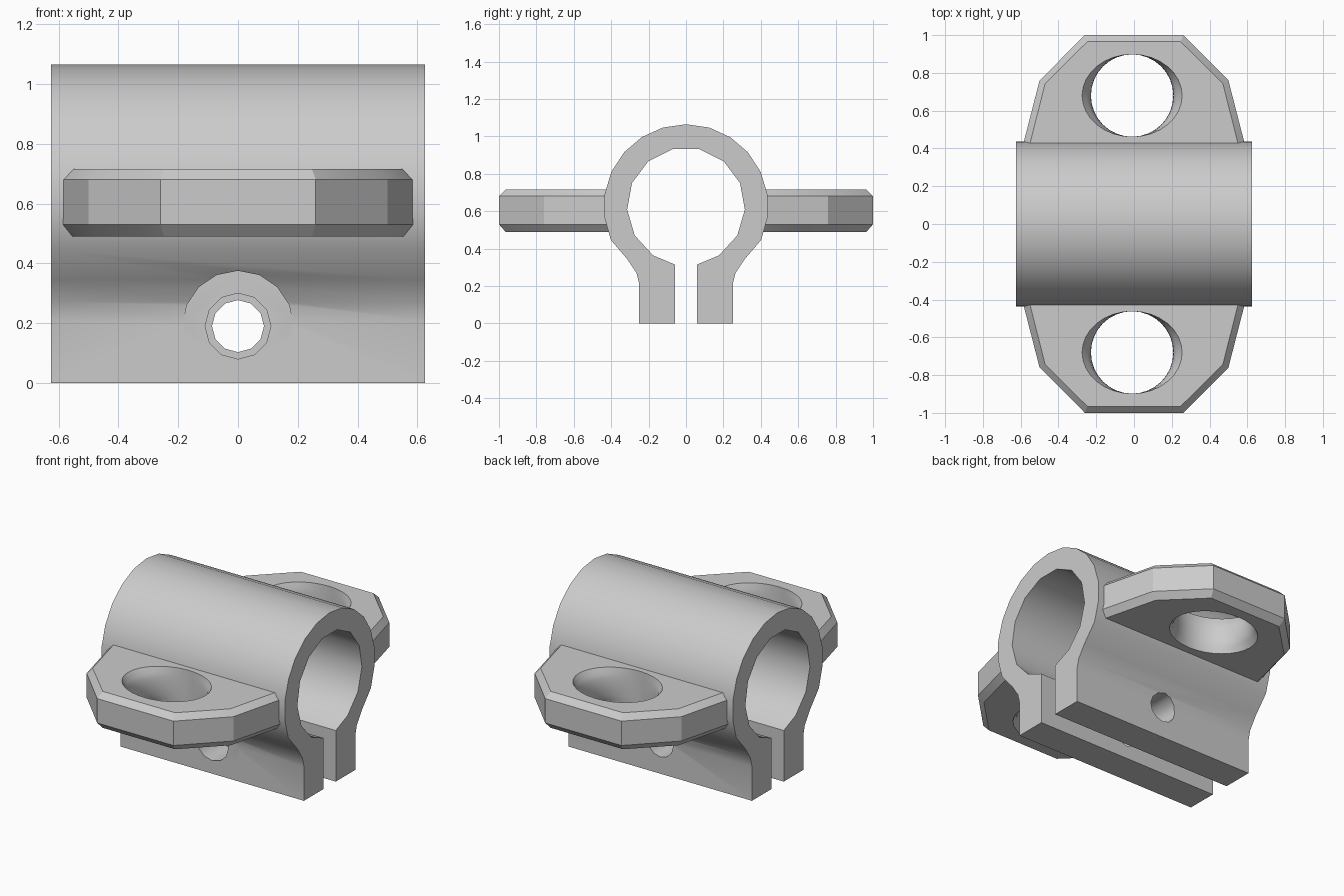
import bpy
import bmesh
from math import sin, cos, pi, radians

default = bpy.data.objects.get("Cube")
if default:
    bpy.data.objects.remove(default, do_unlink=True)

grey = bpy.data.materials.new("plain grey")
grey.use_nodes = True
COLOUR = (0.6, 0.6, 0.6, 1)
grey.diffuse_color = COLOUR
grey.node_tree.nodes["Principled BSDF"].inputs["Base Color"].default_value = COLOUR


def loft(name, rings):
    """Closed solid through a stack of rings with equal point counts."""
    bm = bmesh.new()
    loops = [[bm.verts.new(p) for p in ring] for ring in rings]
    count = len(loops[0])
    for a, b in zip(loops, loops[1:]):
        for i in range(count):
            j = (i + 1) % count
            bm.faces.new((a[i], a[j], b[j], b[i]))
    bm.faces.new(loops[0][::-1])
    bm.faces.new(loops[-1])
    bmesh.ops.recalc_face_normals(bm, faces=bm.faces)
    mesh = bpy.data.meshes.new(name)
    bm.to_mesh(mesh)
    bm.free()
    mesh.materials.append(grey)
    ob = bpy.data.objects.new(name, mesh)
    bpy.context.collection.objects.link(ob)
    return ob


def activate(ob):
    bpy.ops.object.select_all(action='DESELECT')
    ob.select_set(True)
    bpy.context.view_layer.objects.active = ob


def cut(ob, cutter):
    activate(ob)
    mod = ob.modifiers.new("cut", 'BOOLEAN')
    mod.operation = 'DIFFERENCE'
    mod.solver = 'EXACT'
    mod.object = cutter
    bpy.ops.object.modifier_apply(modifier=mod.name)
    bpy.data.objects.remove(cutter, do_unlink=True)


def smooth(ob, angle):
    activate(ob)
    bpy.ops.object.shade_smooth_by_angle(angle=radians(angle))


def bolt_cutter(radius, y0, y1, sides):
    return loft("bolt_cutter", [
        [(radius * cos(2 * pi * i / sides), y, 0.19 + radius * sin(2 * pi * i / sides))
         for i in range(sides)] for y in (y0, y1)])


# Split clamp: outer arc, flared legs, slot and bore in one profile
CENTRE, OUTER, INNER, HALF = 0.625, 0.44, 0.315, 0.625


def arc(radius, start, end, steps):
    angles = [radians(start + (end - start) * i / steps) for i in range(steps + 1)]
    return [(radius * cos(a), CENTRE + radius * sin(a)) for a in angles]


leg = [(0.06, 0), (0.25, 0), (0.25, 0.21), (0.265, 0.27), (0.315, 0.345)]
profile = (leg + arc(OUTER, -24, 204, 14)
           + [(-y, z) for y, z in reversed(leg)]
           + [(-0.06, 0.315)] + arc(INNER, 236, -56, 11) + [(0.06, 0.315)])
clamp = loft("clamp_body", [[(x, y, z) for y, z in profile] for x in (-HALF, HALF)])

# Bolt hole: clearance in front leg, smaller in rear leg, seat for the head
cut(clamp, bolt_cutter(0.185, -0.6, -0.25, 16))
cut(clamp, bolt_cutter(0.11, -0.5, 0, 12))
cut(clamp, bolt_cutter(0.087, 0, 0.5, 12))
smooth(clamp, 35)

# Chamfered lugs on both sides, each with a waisted eye
half_outline = [(0.595, 0.39), (0.5, 0.76), (0.26, 1.0)]
half_inset = [(0.56, 0.39), (0.47, 0.745), (0.247, 0.965)]


def outline(half, side, z):
    points = half + [(-x, y) for x, y in reversed(half)]
    return [(x, side * y, z) for x, y in points]


def eye_cutter(side):
    rings = []
    for i in range(11):
        t = -1.2 + 2.4 * i / 10
        wide = 0.218 + 0.062 * (1 - max(0, 1 - t * t) ** 0.5)
        rings.append([(-0.01 + wide * cos(2 * pi * k / 32),
                       side * 0.68 + 0.218 * sin(2 * pi * k / 32),
                       0.603 + 0.113 * t) for k in range(32)])
    return loft("eye_cutter", rings)


for name, side in (("front_lug", -1), ("back_lug", 1)):
    lug = loft(name, [outline(half_inset, side, 0.49),
                      outline(half_outline, side, 0.53),
                      outline(half_outline, side, 0.68),
                      outline(half_inset, side, 0.715)])
    cut(lug, eye_cutter(side))
    smooth(lug, 28)
